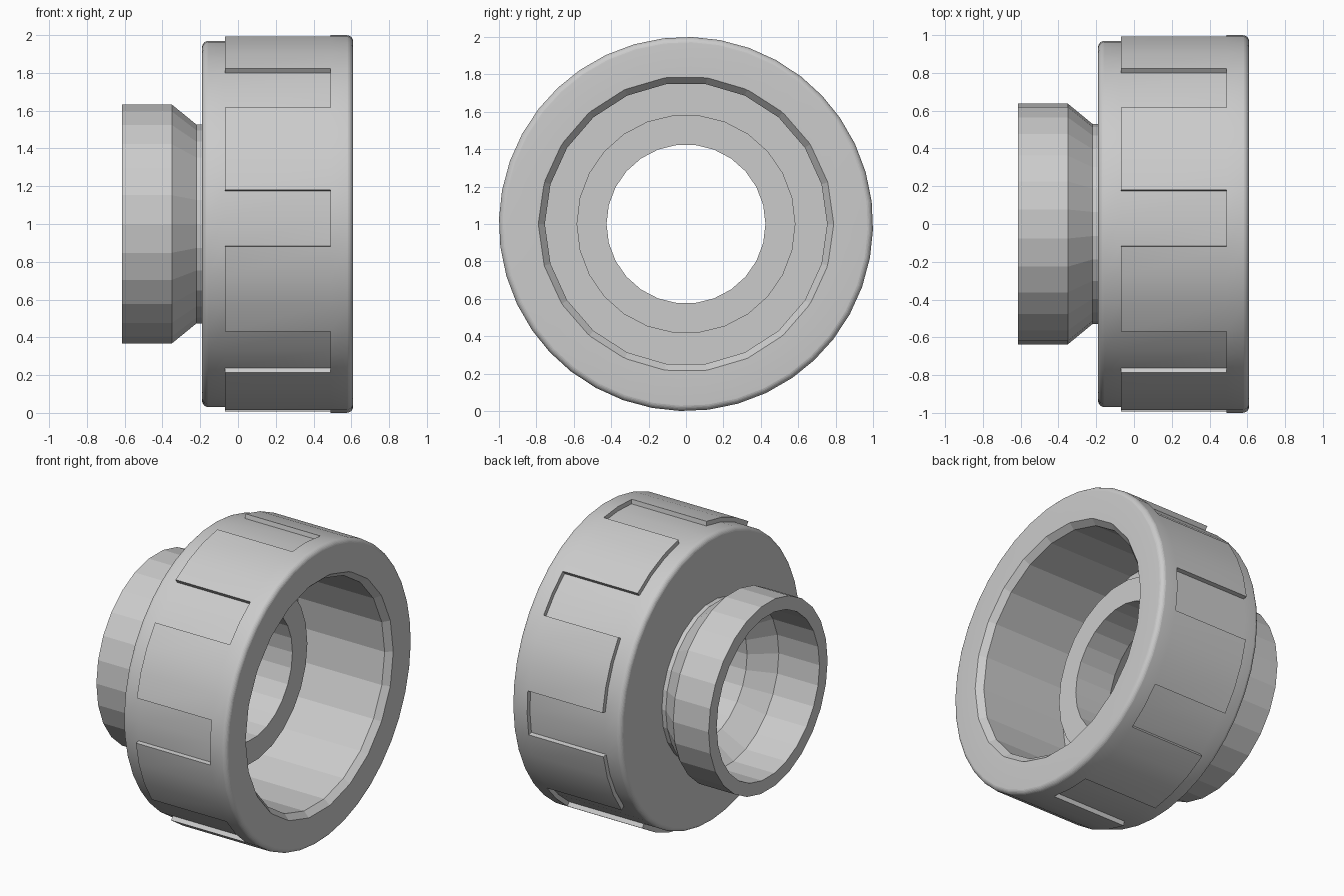
import bpy, bmesh
from math import cos, sin, pi, radians

if "Cube" in bpy.data.objects:
    bpy.data.objects.remove(bpy.data.objects["Cube"])


def lathe(bm, profile, columns, closed=False):
    """Spin an (x, r) profile about the x axis; columns are (angle, raised).
    r may be a pair: (recess radius, raised radius)."""
    cols = []
    for a, raised in columns:
        col = []
        for x, r in profile:
            if isinstance(r, tuple):
                r = r[raised]
            col.append(bm.verts.new((x, -r * cos(a), 1 + r * sin(a))))
        cols.append(col)
    n = len(profile)
    for i, c in enumerate(cols):
        d = cols[(i + 1) % len(cols)]
        for j in range(n if closed else n - 1):
            k = (j + 1) % n
            bm.faces.new((c[j], c[k], d[k], d[j]))


def even(n):
    return [(2 * pi * i / n, 0) for i in range(n)]


def fillet(x, r, size, start, end, steps=7):
    """Rounded corner as (x, r) points around centre x, r."""
    return [(x + size * cos(radians(start + (end - start) * i / steps)),
             r + size * sin(radians(start + (end - start) * i / steps)))
            for i in range(steps + 1)]


def finish(bm, name, angle):
    bmesh.ops.recalc_face_normals(bm, faces=bm.faces)
    me = bpy.data.meshes.new(name)
    bm.to_mesh(me)
    bm.free()
    ob = bpy.data.objects.new(name, me)
    bpy.context.collection.objects.link(ob)
    bpy.ops.object.select_all(action='DESELECT')
    ob.select_set(True)
    bpy.context.view_layer.objects.active = ob
    bpy.ops.object.shade_smooth_by_angle(angle=radians(angle))
    return ob


# Union nut: eight raised grip pads between shallow recesses
bm = bmesh.new()
columns = []
for k in range(8):
    a0, a1, a2 = (45 * k + d for d in (-6.9, 10.4, 38.1))
    columns += [(radians(a0 + (a1 - a0) * i / 2), 0) for i in range(3)]
    columns += [(radians(a1 + (a2 - a1) * i / 3), 1) for i in range(4)]
outer = ([(-.19, .5)] + fillet(-.155, .935, .035, 180, 90)
         + [(-.07, .97), (-.07, (.97, 1)), (.49, (.97, 1)), (.49, 1)]
         + fillet(.575, .965, .035, 90, 0) + [(.61, .79)])
lathe(bm, outer, columns)
# Nut bore with lead-in chamfer, coarser facets
lathe(bm, [(.61, .79), (.57, .755), (-.06, .755), (-.06, .5)], even(22))
bmesh.ops.remove_doubles(bm, verts=bm.verts, dist=1e-4)
bmesh.ops.dissolve_degenerate(bm, edges=bm.edges, dist=1e-5)
# Join the outer shell and the bore at the rim and at the neck opening
for side in (1, -1):
    rim = [e for e in bm.edges if e.is_boundary
           and (side < 0 or all(v.co.x > .6 for v in e.verts))]
    bmesh.ops.bridge_loops(bm, edges=rim)
finish(bm, "union_nut", 12)

# Tail piece: socket neck on the left, seat ring inside the nut
bm = bmesh.new()
tail = [(-.615, .637), (-.35, .637), (-.22, .53), (-.08, .53), (-.08, .585),
        (.11, .585), (.11, .425), (-.16, .425), (-.31, .55), (-.615, .55)]
lathe(bm, tail, even(26), closed=True)
finish(bm, "tail_piece", 8)
